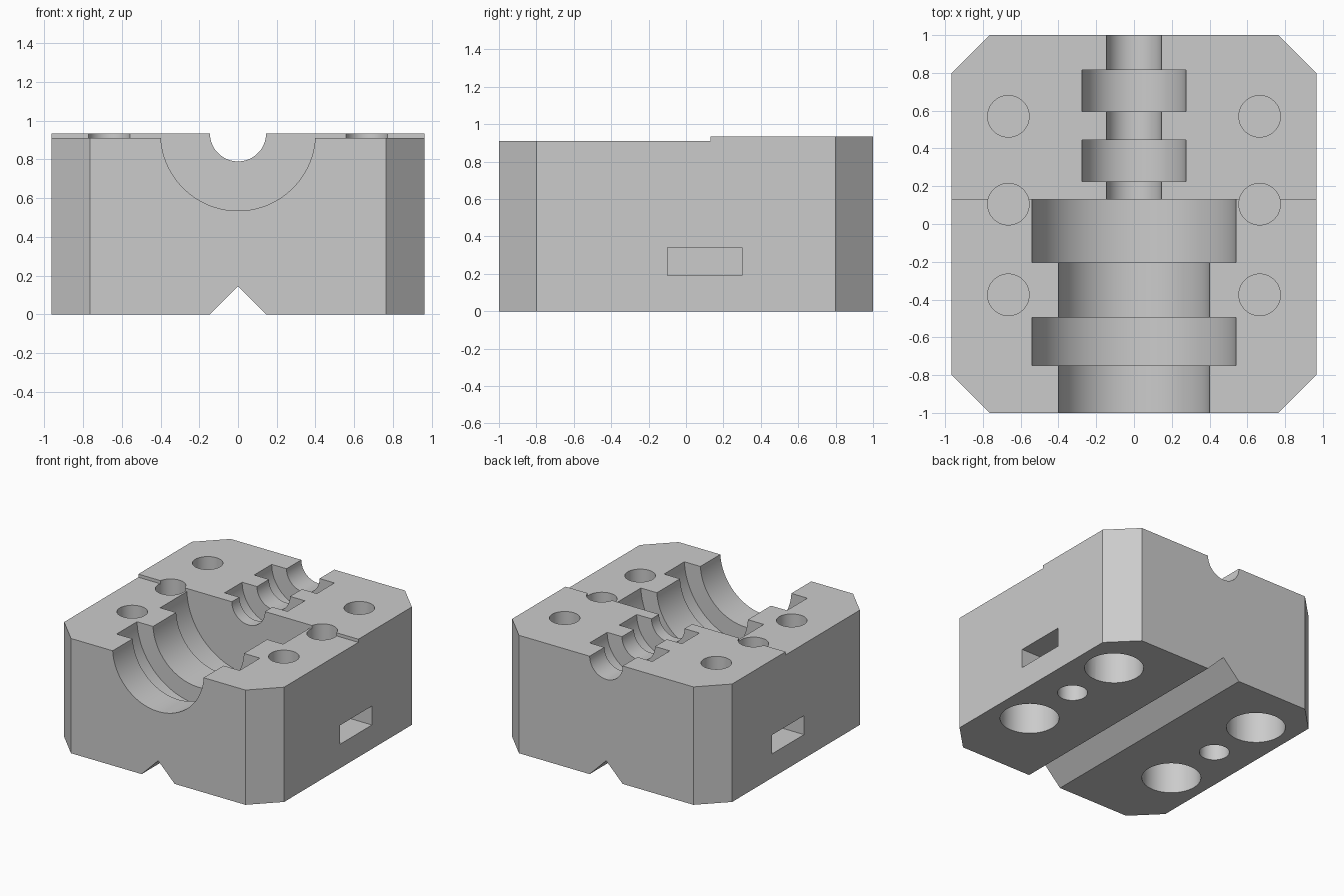
import bpy, bmesh
from math import sin, cos, pi

if "Cube" in bpy.data.objects:
    bpy.data.objects.remove(bpy.data.objects["Cube"], do_unlink=True)

TOP, LOW, STEP_Y = 0.935, 0.91, 0.13
HALF_X, CHAMFER = 0.965, 0.2

steel = bpy.data.materials.new("plain grey steel")
steel.use_nodes = True
grey = (0.6, 0.6, 0.6, 1)
steel.diffuse_color = grey
steel.node_tree.nodes["Principled BSDF"].inputs["Base Color"].default_value = grey


def add_object(name, bm):
    bmesh.ops.recalc_face_normals(bm, faces=bm.faces)
    mesh = bpy.data.meshes.new(name)
    bm.to_mesh(mesh)
    bm.free()
    obj = bpy.data.objects.new(name, mesh)
    bpy.context.collection.objects.link(obj)
    return obj


def prism(name, points, offset):
    """Extrude a closed outline of 3D points along an offset."""
    bm = bmesh.new()
    face = bm.faces.new([bm.verts.new(p) for p in points])
    moved = bmesh.ops.extrude_face_region(bm, geom=[face])["geom"]
    verts = [v for v in moved if isinstance(v, bmesh.types.BMVert)]
    bmesh.ops.translate(bm, verts=verts, vec=offset)
    return add_object(name, bm)


def box(name, lo, hi):
    (x0, y0, z0), (x1, y1, z1) = lo, hi
    outline = [(x0, y0, z0), (x1, y0, z0), (x1, y1, z0), (x0, y1, z0)]
    return prism(name, outline, (0, 0, z1 - z0))


def cylinder(name, x, y, radius, z0, z1, sides=48):
    ring = [(x + radius * cos(2 * pi * i / sides),
             y + radius * sin(2 * pi * i / sides), z0) for i in range(sides)]
    return prism(name, ring, (0, 0, z1 - z0))


def turned(name, profile, sides=96):
    """Closed solid turned about the y axis at the parting height."""
    bm = bmesh.new()
    rings = []
    for y, r in profile:
        angles = [2 * pi * (i + 0.5) / sides for i in range(sides)]
        rings.append([bm.verts.new((r * cos(a), y, TOP + r * sin(a))) for a in angles])
    for a, b in zip(rings, rings[1:]):
        for i in range(sides):
            j = (i + 1) % sides
            bm.faces.new((a[i], a[j], b[j], b[i]))
    bm.faces.new(rings[0])
    bm.faces.new(rings[-1])
    return add_object(name, bm)


# Block with chamfered upright corners
cx, cy = HALF_X - CHAMFER, 1 - CHAMFER
block = prism("mould_block", [
    (-cx, -1, 0), (cx, -1, 0), (HALF_X, -cy, 0), (HALF_X, cy, 0),
    (cx, 1, 0), (-cx, 1, 0), (-HALF_X, cy, 0), (-HALF_X, -cy, 0)], (0, 0, TOP))
block.data.materials.append(steel)

# Lowered front half of the top, and V groove along the underside
cutters = [
    box("top_step_cutter", (-1.2, -1.2, LOW), (1.2, STEP_Y, 1.2)),
    prism("v_groove_cutter",
          [(-0.245, -1.2, -0.1), (0.245, -1.2, -0.1), (0, -1.2, 0.145)], (0, 2.4, 0)),
]

# Stepped half bore: wide seat in front, narrow neck behind
sections = [(-1.1, 0.4), (-0.75, 0.54), (-0.495, 0.4), (-0.205, 0.54),
            (STEP_Y, 0.145), (0.225, 0.275), (0.445, 0.145),
            (0.595, 0.275), (0.815, 0.145), (1.1, 0)]
profile = []
for (y0, r), (y1, _) in zip(sections, sections[1:]):
    profile += [(y0, r), (y1, r)]
cutters.append(turned("stepped_bore_cutter", profile))

# Blind holes above and below, and side slots, on both sides
for side in (-1, 1):
    x = side * 0.665
    for y in (-0.375, 0.105, 0.57):
        cutters.append(cylinder("top_hole_cutter", x, y, 0.11, 0.6, 1.1))
        middle = y == 0.105
        cutters.append(cylinder("bottom_hole_cutter", x, y, 0.108 if middle else 0.212,
                                -0.1, 0.16 if middle else 0.4))
    x0, x1 = sorted((side * 0.66, side * 1.1))
    cutters.append(box("side_slot_cutter", (x0, -0.1, 0.19), (x1, 0.3, 0.34)))

bpy.ops.object.select_all(action="DESELECT")
block.select_set(True)
bpy.context.view_layer.objects.active = block
for cutter in cutters:
    cutter.hide_render = True
    mod = block.modifiers.new(cutter.name, "BOOLEAN")
    mod.operation = "DIFFERENCE"
    mod.solver = "EXACT"
    mod.object = cutter
    bpy.ops.object.modifier_apply(modifier=mod.name)
    bpy.data.objects.remove(cutter, do_unlink=True)

bpy.ops.object.shade_smooth_by_angle(angle=pi / 6)
